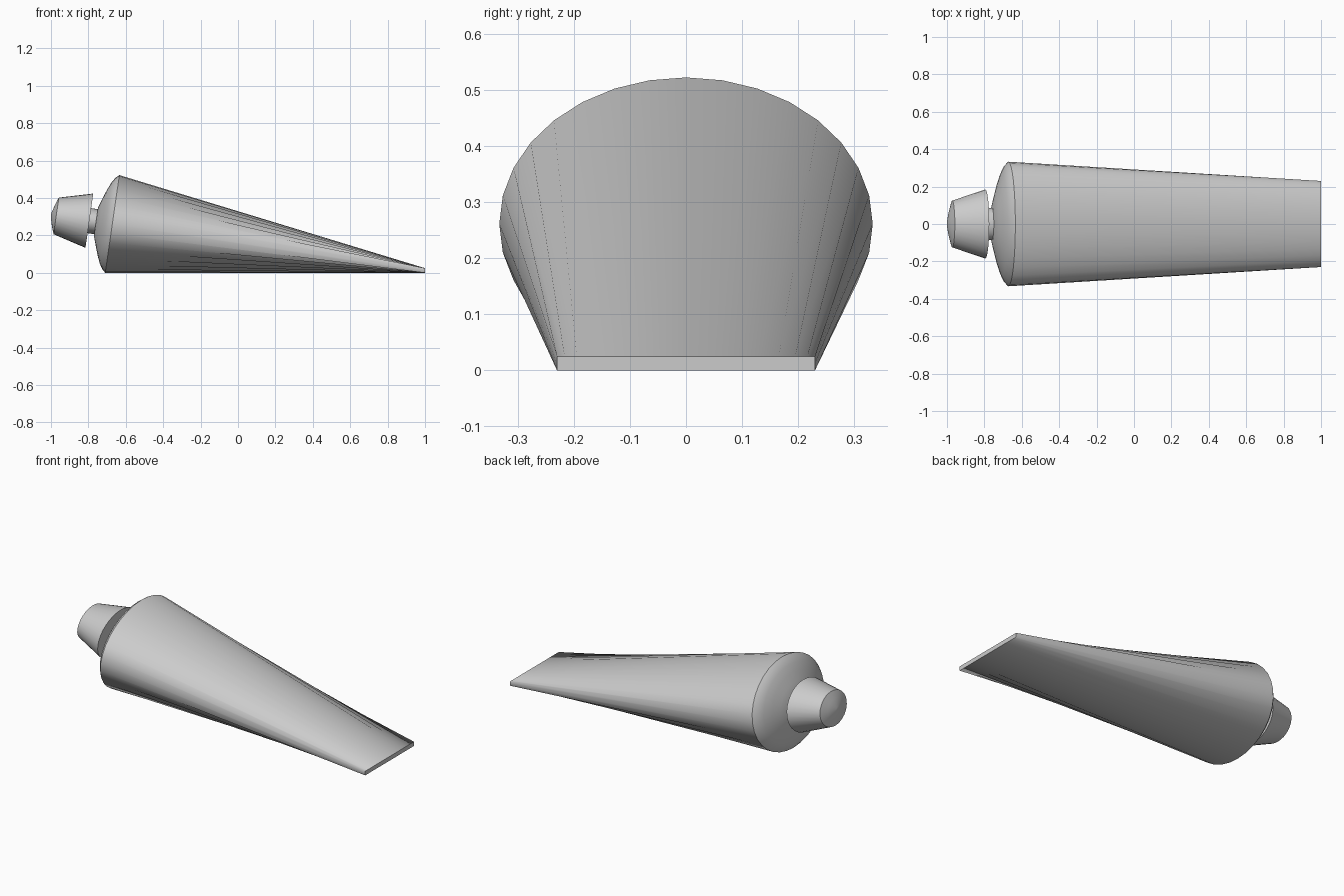
import bpy, bmesh
from math import sin, cos, pi, radians
from mathutils import Vector

if "Cube" in bpy.data.objects:
    bpy.data.objects.remove(bpy.data.objects["Cube"])

N = 32
TILT = radians(8.2)
CENTRE = Vector((-0.672, 0, 0.261))
AXIS = Vector((-cos(TILT), 0, sin(TILT)))
UP = Vector((sin(TILT), 0, cos(TILT)))
A, B = 0.333, 0.264          # half width and half height of the full section


def ring(s, f):
    """Elliptical section at distance s along the tilted axis, scaled by f."""
    return [CENTRE + AXIS * s + Vector((0, A * f * sin(2 * pi * i / N), 0))
            + UP * (B * f * cos(2 * pi * i / N)) for i in range(N)]


def loft(name, rings, cap_start=True, cap_end=True):
    bm = bmesh.new()
    loops = [[bm.verts.new(p) for p in r] for r in rings]
    for a, b in zip(loops, loops[1:]):
        for i in range(N):
            j = (i + 1) % N
            bm.faces.new((a[i], a[j], b[j], b[i]))
    if cap_start:
        bm.faces.new(loops[0])
    if cap_end:
        bm.faces.new(loops[-1])
    bmesh.ops.recalc_face_normals(bm, faces=bm.faces)
    me = bpy.data.meshes.new(name)
    bm.to_mesh(me)
    bm.free()
    ob = bpy.data.objects.new(name, me)
    bpy.context.collection.objects.link(ob)
    bpy.ops.object.select_all(action='DESELECT')
    ob.select_set(True)
    bpy.context.view_layer.objects.active = ob
    bpy.ops.object.shade_smooth_by_angle(angle=radians(35))
    return ob


# Flat crimped end of the tube
crimp = []
for i in range(N):
    t = 2 * pi * i / N
    y = max(-1, min(1, sin(t) / cos(pi / 16)))
    c = cos(t)
    z = 0.0125 if abs(c) < 0.01 else (0.025 if c > 0 else 0)
    crimp.append(Vector((1, 0.23 * y, z)))

# Tube body with rounded shoulder
shoulder = [(0, 1), (0.018, 0.94), (0.036, 0.83), (0.054, 0.67), (0.07, 0.5), (0.088, 0.29)]
loft("tube_body", [crimp] + [ring(s, f) for s, f in shoulder])

# Neck
loft("neck", [ring(0.08, 0.255), ring(0.15, 0.255)])

# Tapered screw cap with slightly domed end
loft("cap", [ring(0.124, 0.555), ring(0.303, 0.375), ring(0.318, 0.22), ring(0.331, 0.04)])
